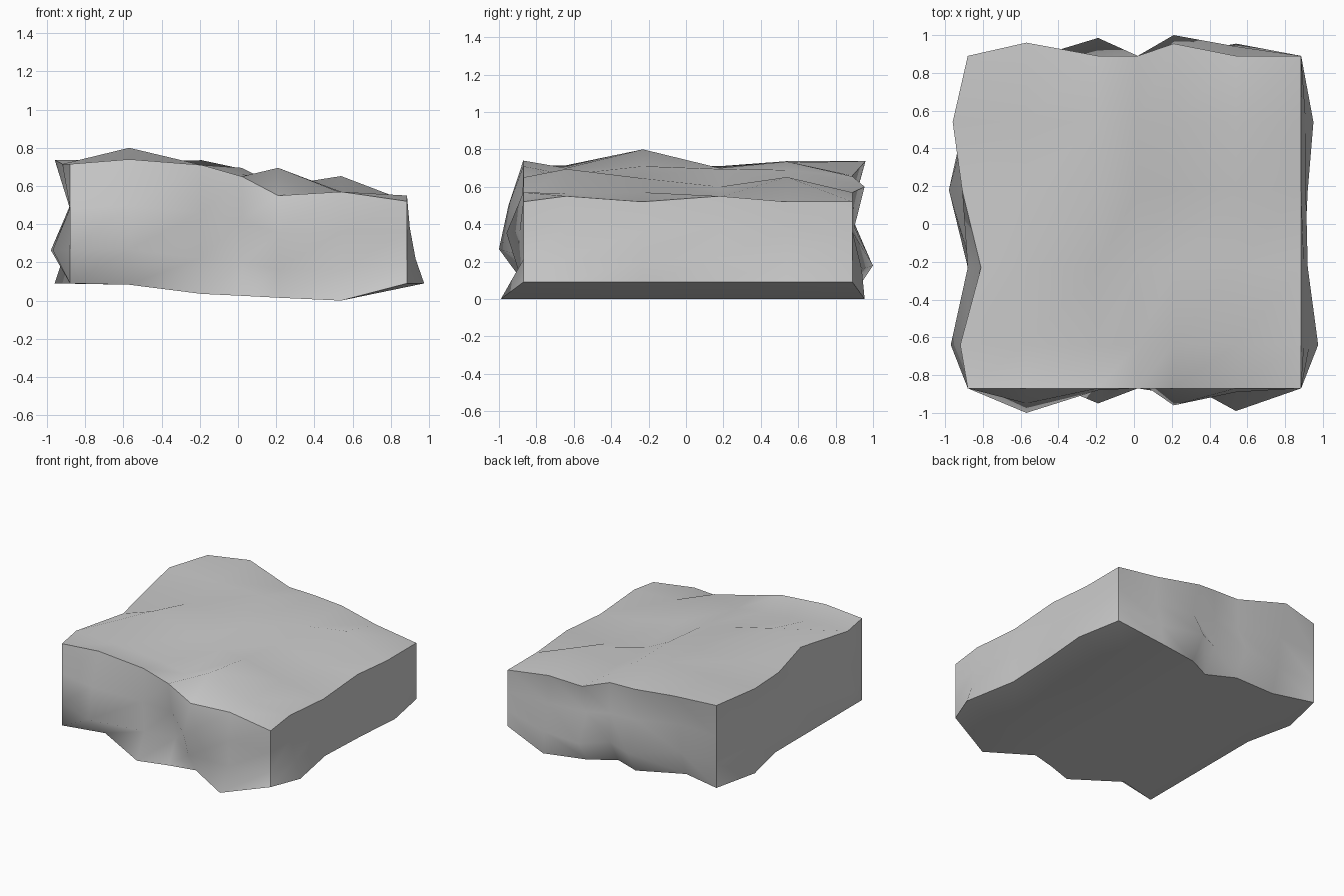
import bpy, bmesh, math

# Grid stations of the slab
X = [-0.88, -0.57, -0.19, 0.02, 0.21, 0.54, 0.885]
Y = [-0.87, -0.64, -0.23, 0.18, 0.54, 0.89]
LEVELS = [0.0, 0.28, 0.63, 1.0]
NX, NY, NZ = len(X) - 1, len(Y) - 1, len(LEVELS) - 1

# Underside profile along x, and top heights (rows run front to back)
BOTTOM = [0.09, 0.083, 0.035, 0.025, 0.015, 0.0, 0.09]
TOP = [
    [0.715, 0.74, 0.71, 0.65, 0.55, 0.57, 0.52],
    [0.715, 0.70, 0.665, 0.635, 0.695, 0.565, 0.55],
    [0.72, 0.80, 0.71, 0.66, 0.645, 0.57, 0.52],
    [0.71, 0.70, 0.70, 0.695, 0.60, 0.545, 0.55],
    [0.737, 0.73, 0.735, 0.69, 0.60, 0.652, 0.52],
    [0.72, 0.737, 0.66, 0.655, 0.60, 0.57, 0.52],
]

# Chipped sides: one row per level, bottom to top, inner stations only
FRONT = [[-0.79, -0.95, -0.87, -0.81, -0.99],
         [-1.00, -0.86, -0.78, -0.90, -0.88],
         [-0.95, -0.88, -0.83, -0.96, -0.89],
         [-0.87] * 5]
BACK = [[0.81, 0.88, 0.79, 0.89, 0.955],
        [0.87, 0.985, 0.89, 1.00, 0.94],
        [0.89, 0.89, 0.89, 0.90, 0.89],
        [0.96, 0.89, 0.89, 0.955, 0.89]]
LEFT = [[-0.88, -0.88, -0.88, -0.96],
        [-0.97, -0.86, -0.98, -0.90],
        [-0.88, -0.88, -0.88, -0.88],
        [-0.92, -0.81, -0.91, -0.96]]
RIGHT = [[0.975, 0.90, 0.92, 0.95],
         [0.93, 0.92, 0.91, 0.91],
         [0.90, 0.90, 0.89, 0.89],
         [0.885] * 4]


def position(i, j, k):
    x, y = X[i], Y[j]
    if 0 < i < NX and j in (0, NY):
        y = (FRONT if j == 0 else BACK)[k][i - 1]
    if 0 < j < NY and i in (0, NX):
        x = (LEFT if i == 0 else RIGHT)[k][j - 1]
    z = BOTTOM[i] + (TOP[j][i] - BOTTOM[i]) * LEVELS[k]
    return x, y, z


bm = bmesh.new()
verts = {}


def quad(*keys):
    for key in keys:
        if key not in verts:
            verts[key] = bm.verts.new(position(*key))
    bm.faces.new([verts[key] for key in keys])


# Top and underside
for i in range(NX):
    for j in range(NY):
        for k in (0, NZ):
            quad((i, j, k), (i + 1, j, k), (i + 1, j + 1, k), (i, j + 1, k))

# Four rough sides
for k in range(NZ):
    for j in (0, NY):
        for i in range(NX):
            quad((i, j, k), (i + 1, j, k), (i + 1, j, k + 1), (i, j, k + 1))
    for i in (0, NX):
        for j in range(NY):
            quad((i, j, k), (i, j + 1, k), (i, j + 1, k + 1), (i, j, k + 1))

bmesh.ops.recalc_face_normals(bm, faces=bm.faces)
mesh = bpy.data.meshes.new("stone_slab")
bm.to_mesh(mesh)
bm.free()
slab = bpy.data.objects.new("stone_slab", mesh)
bpy.context.collection.objects.link(slab)

# Smooth faces with sharp rims
bpy.context.view_layer.objects.active = slab
slab.select_set(True)
bpy.ops.object.shade_smooth_by_angle(angle=math.radians(50))
